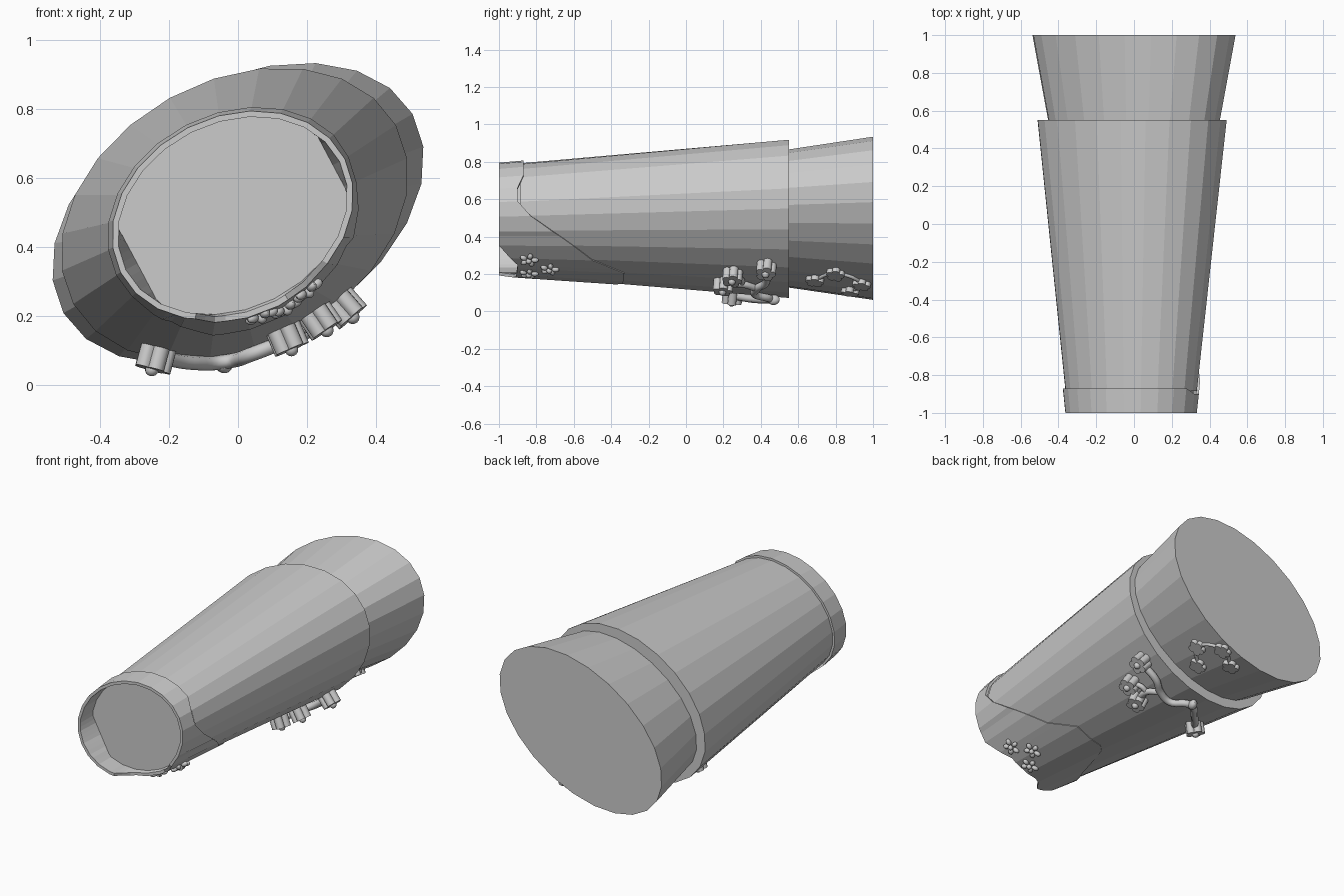
import bpy, bmesh, math
from mathutils import Vector, Matrix

if "Cube" in bpy.data.objects:
    bpy.data.objects.remove(bpy.data.objects["Cube"])

grey = bpy.data.materials.new("plain_grey")
grey.use_nodes = True
grey.diffuse_color = (0.6, 0.6, 0.6, 1)
grey.node_tree.nodes["Principled BSDF"].inputs["Base Color"].default_value = (0.6, 0.6, 0.6, 1)

SIDES = 24
# Tilted elliptical sections: y, centre x, centre z, half axes, tilt in degrees
CUP = ((0.55, 0, 0.497, 0.493, 0.32, 29.7), (1, 0, 0.498, 0.583, 0.3775, 29.7))
SLEEVE = ((-0.87, -0.015, 0.492, 0.367, 0.283, 27), (0.55, -0.01, 0.495, 0.535, 0.387, 29))


def corner(cone, y, step, grow=0.0):
    """Corner of the faceted cone at a given y."""
    first, last = cone
    k = (y - first[0]) / (last[0] - first[0])
    _, cx, cz, a, b, tilt = [p + (q - p) * k for p, q in zip(first, last)]
    t, tilt = math.tau * step / SIDES, math.radians(tilt)
    u, v = (a + grow) * math.cos(t), (b + grow) * math.sin(t)
    return Vector((cx + u * math.cos(tilt) - v * math.sin(tilt), y,
                   cz + u * math.sin(tilt) + v * math.cos(tilt)))


def on_cone(cone, y, degrees, grow=0.0):
    """Point on the flat facets of the cone."""
    s = degrees * SIDES / 360
    i = math.floor(s)
    return corner(cone, y, i, grow).lerp(corner(cone, y, i + 1, grow), s - i)


def normal_at(cone, y, degrees):
    around = on_cone(cone, y, degrees + 4) - on_cone(cone, y, degrees - 4)
    along = on_cone(cone, y + 0.02, degrees) - on_cone(cone, y - 0.02, degrees)
    return along.cross(around).normalized() * -1 if along.cross(around).dot(
        on_cone(cone, y, degrees) - Vector((0, y, 0.495))) < 0 else along.cross(around).normalized()


def underside(cone, x, y):
    """Point and outward normal on the lower side of a cone."""
    deg = min(range(-160, -50), key=lambda d: abs(on_cone(cone, y, d).x - x))
    return on_cone(cone, y, deg), normal_at(cone, y, deg)


def finish(name, bm):
    bmesh.ops.recalc_face_normals(bm, faces=bm.faces)
    mesh = bpy.data.meshes.new(name)
    bm.to_mesh(mesh)
    bm.free()
    obj = bpy.data.objects.new(name, mesh)
    bpy.context.collection.objects.link(obj)
    mesh.materials.append(grey)
    return obj


def smooth(obj):
    bpy.ops.object.select_all(action="DESELECT")
    obj.select_set(True)
    bpy.context.view_layer.objects.active = obj
    bpy.ops.object.shade_smooth_by_angle(angle=math.radians(40))


def loft(name, rings, cap_start=False, cap_end=False):
    bm = bmesh.new()
    loops = [[bm.verts.new(p) for p in ring] for ring in rings]
    n = len(loops[0])
    for lower, upper in zip(loops, loops[1:]):
        for i in range(n):
            j = (i + 1) % n
            bm.faces.new((lower[i], lower[j], upper[j], upper[i]))
    if cap_start:
        bm.faces.new(loops[0])
    if cap_end:
        bm.faces.new(loops[-1])
    return finish(name, bm)


def ring(cone, y, grow=0.0):
    return [corner(cone, y, i, grow) for i in range(SIDES)]


# Cup body and the sleeve wrapped around it
loft("cup", [ring(CUP, 0.5), ring(CUP, 1)], cap_end=True)
loft("sleeve", [ring(CUP, 0.55, -0.01), ring(SLEEVE, 0.55), ring(SLEEVE, -0.885)])


def blend(keys, x):
    for (x0, y0), (x1, y1) in zip(keys, keys[1:]):
        if x0 <= x <= x1:
            return y0 + (y1 - y0) * (x - x0) / (x1 - x0)
    return keys[0][1]


# Torn rim band: a notched front edge and a tongue reaching back below
BACK = [(-165, -0.87), (-150, -0.8), (-135, -0.62), (-118, -0.34), (-90, -0.33),
        (-75, -0.5), (-60, -0.6), (-30, -0.83), (-15, -0.9), (0, -0.9), (15, -0.87)]
FRONT = [(-130, -1), (-118, -0.91), (-85, -0.9), (-60, -1)]
degrees = range(-180, 180, 5)
outer_back, outer_front, inner_front, floor, under = [], [], [], [], []
axis = Vector((math.cos(math.radians(28)), 0, math.sin(math.radians(28))))
for d in degrees:
    back, front = blend(BACK, d), blend(FRONT, d)
    lift = 0.013 if back < -0.7 else 0.005
    under.append(on_cone(SLEEVE, back, d, -0.004))
    outer_back.append(on_cone(SLEEVE, back, d, lift))
    outer_front.append(on_cone(SLEEVE, front, d, 0.013))
    inner_front.append(on_cone(SLEEVE, front, d, -0.004))
    p = on_cone(SLEEVE, -1, d, -0.004)
    p.y = -0.885
    u = (p - Vector((-0.015, 0, 0.492))).dot(axis)
    floor.append(p - axis * (u - max(-0.31, min(0.325, u))))
loft("torn_rim_band", [under, outer_back, outer_front, inner_front, floor], cap_end=True)


def frame(point, normal):
    return Matrix.Translation(point) @ normal.to_track_quat("Z", "Y").to_matrix().to_4x4()


def ball(bm, matrix, radius, squash=(1, 1, 1)):
    bmesh.ops.create_uvsphere(bm, u_segments=12, v_segments=8, radius=radius,
                              matrix=matrix @ Matrix.Diagonal((*squash, 1)))


def drum_flower(name, cone, x, y, radius, depth, knob):
    """Five-lobed extruded blossom standing on the surface."""
    point, normal = underside(cone, x, y)
    bm = bmesh.new()
    outline = []
    for i in range(40):
        t = math.tau * i / 40
        r = radius * (0.7 + 0.3 * abs(math.cos(2.5 * t)) ** 0.6)
        outline.append((r * math.cos(t), r * math.sin(t)))
    low, high = [[bm.verts.new((px, py, h)) for px, py in outline] for h in (-0.02, depth)]
    bm.faces.new(low)
    bm.faces.new(high)
    for i in range(40):
        j = (i + 1) % 40
        bm.faces.new((low[i], low[j], high[j], high[i]))
    if knob:
        ball(bm, Matrix.Translation((0, 0, depth)), knob)
    bm.transform(frame(point, normal))
    smooth(finish(name, bm))


def small_flower(name, d, y):
    """Five separate rounded petals around a bead."""
    bm = bmesh.new()
    for i in range(5):
        turn = Matrix.Rotation(math.tau * i / 5, 4, "Z")
        ball(bm, turn @ Matrix.Translation((0.033, 0, 0)), 0.02, (1, 0.7, 0.7))
    ball(bm, Matrix.Translation((0, 0, 0.008)), 0.015)
    bm.transform(frame(on_cone(SLEEVE, y, d, 0.017), normal_at(SLEEVE, y, d)))
    smooth(finish(name, bm))


def twig(name, cone, path, radius, lift):
    curve = bpy.data.curves.new(name, "CURVE")
    curve.dimensions = "3D"
    curve.bevel_depth = radius
    curve.bevel_resolution = 2
    curve.resolution_u = 6
    curve.use_fill_caps = True
    spline = curve.splines.new("BEZIER")
    spline.bezier_points.add(len(path) - 1)
    for knot, (x, y) in zip(spline.bezier_points, path):
        point, normal = underside(cone, x, y)
        knot.co = point + normal * lift
        knot.handle_left_type = knot.handle_right_type = "AUTO"
    obj = bpy.data.objects.new(name, curve)
    bpy.context.collection.objects.link(obj)
    curve.materials.append(grey)


# Blossoming branch under the sleeve
for i, (x, y) in enumerate([(0.29, 0.43), (0.22, 0.25), (0.13, 0.2), (-0.23, 0.25)]):
    drum_flower(f"branch_flower_{i + 1}", SLEEVE, x, y, 0.055, 0.065, 0.02)
twig("main_branch", SLEEVE, [(-0.22, 0.27), (-0.14, 0.37), (-0.04, 0.45), (0.04, 0.37),
                             (0.11, 0.38), (0.19, 0.43), (0.28, 0.43)], 0.021, 0.022)
twig("side_branch", SLEEVE, [(0.11, 0.38), (0.15, 0.3), (0.13, 0.2)], 0.019, 0.02)
twig("upper_branch", SLEEVE, [(0.15, 0.3), (0.19, 0.3), (0.22, 0.25)], 0.015, 0.02)

# Bud at the bend of the branch
bud = bmesh.new()
ball(bud, frame(*underside(SLEEVE, -0.05, 0.47)) @ Matrix.Translation((0, 0, 0.025)), 0.035, (1, 0.7, 0.8))
smooth(finish("branch_bud", bud))

# Low blossoms on the cup wall
spots = [(0.1, 0.69), (0.2, 0.8), (0.13, 0.94), (0.02, 0.88)]
for i, (x, y) in enumerate(spots):
    drum_flower(f"cup_flower_{i + 1}", CUP, x, y, 0.05, 0.025, 0)
twig("cup_twig", CUP, spots, 0.01, 0.006)

# Small flowers beside the torn rim
for i, (d, y) in enumerate([(-76, -0.84), (-99, -0.84), (-88, -0.73)]):
    small_flower(f"rim_flower_{i + 1}", d, y)
